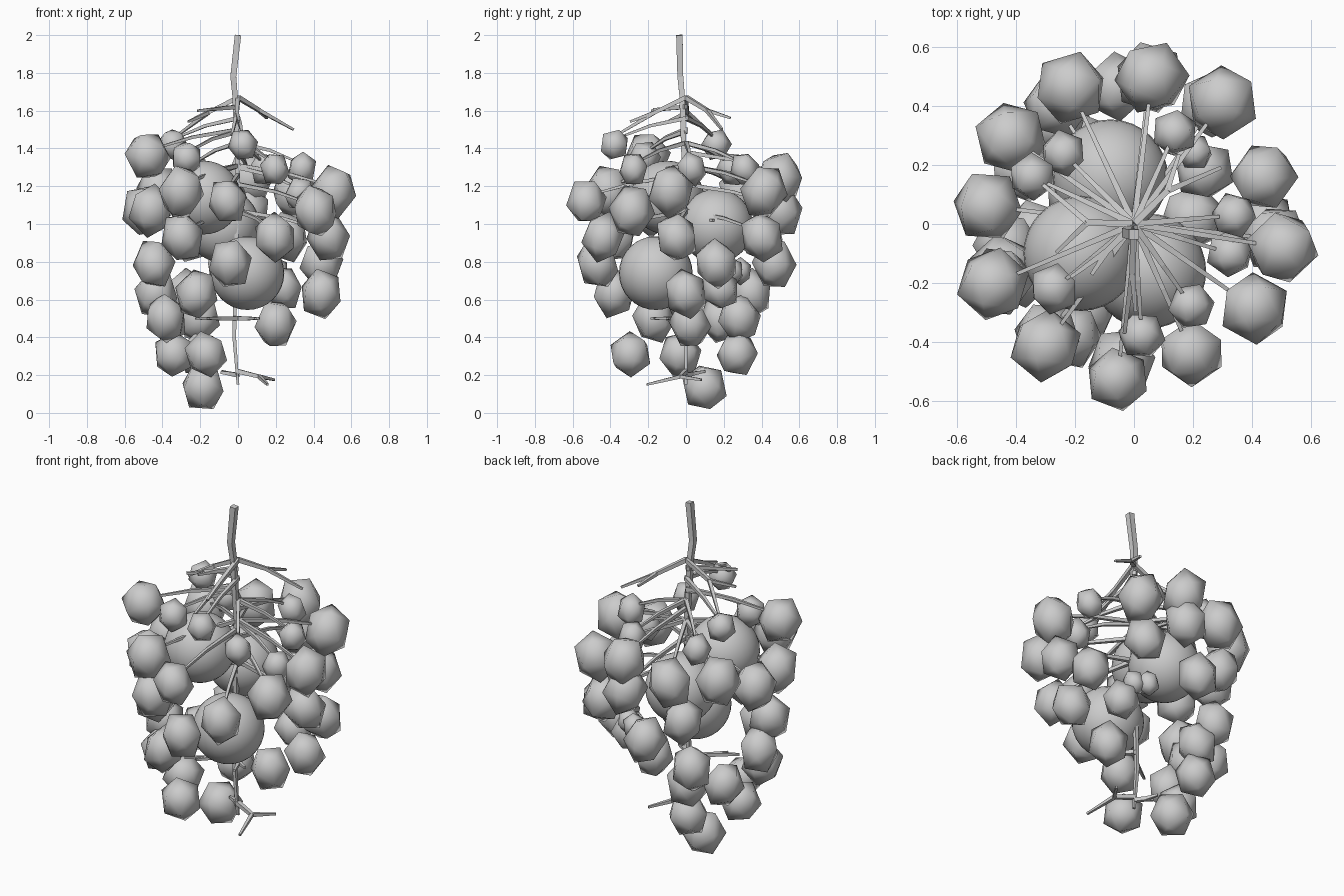
import bpy, bmesh, random
from math import cos, sin, radians
from mathutils import Vector, Matrix, Euler

if "Cube" in bpy.data.objects:
    bpy.data.objects.remove(bpy.data.objects["Cube"])
random.seed(4)


def add_mesh(name, bm, smooth=True):
    me = bpy.data.meshes.new(name)
    bm.to_mesh(me)
    bm.free()
    for p in me.polygons:
        p.use_smooth = smooth
    ob = bpy.data.objects.new(name, me)
    bpy.context.collection.objects.link(ob)
    return ob


def polar(angle, dist, z):
    a = radians(angle)
    return Vector((dist * cos(a), dist * sin(a), z))


def tube(bm, pts, r0, r1):
    """Square-section tapered twig through the points."""
    pts = [Vector(p) for p in pts]
    rings = []
    for i, p in enumerate(pts):
        d = (pts[min(i + 1, len(pts) - 1)] - pts[max(i - 1, 0)]).normalized()
        ref = Vector((0, 1, 0)) if abs(d.z) > .8 else Vector((0, 0, 1))
        a = d.cross(ref).normalized()
        b = d.cross(a)
        r = r0 + (r1 - r0) * i / (len(pts) - 1)
        rings.append([bm.verts.new(p + a * r * s + b * r * t)
                      for s, t in ((1, 1), (-1, 1), (-1, -1), (1, -1))])
    for u, v in zip(rings, rings[1:]):
        for k in range(4):
            bm.faces.new((u[k], u[(k + 1) % 4], v[(k + 1) % 4], v[k]))
    bm.faces.new(rings[0][::-1])
    bm.faces.new(rings[-1])


def fork(bm, z, angle, length, drop, spread):
    """Bare twig that splits into two tips."""
    mid = polar(angle, length * .45, z - drop * .4)
    tube(bm, [(0, 0, z), mid], .012, .01)
    for side in (-1, 1):
        k = 1 if side < 0 else .8
        tube(bm, [mid, polar(angle + side * spread, length * k, z - drop * k * k)], .01, .006)


def grape(name, centre, r):
    """Low-poly berry, taller than wide and hanging slightly outwards."""
    bm = bmesh.new()
    spin = Euler([random.uniform(-3, 3) for _ in range(3)]).to_matrix().to_4x4()
    tilt = Euler((random.uniform(-.3, .3), random.uniform(-.3, .3), 0)).to_matrix().to_4x4()
    tall = 1.2 if .4 < centre.z < 1.3 else 1.08
    m = Matrix.Translation(centre) @ tilt @ Matrix.Diagonal((r, r, r * tall, 1)) @ spin
    bmesh.ops.create_icosphere(bm, subdivisions=1, radius=1.1, matrix=m)
    add_mesh(name, bm)


# Main stem
stem = bmesh.new()
tube(stem, [(0, -.035, 2), (-.025, -.03, 1.78), (-.015, -.02, 1.67)], .017, .014)
tube(stem, [(-.015, -.02, 1.67), (0, -.01, 1.3), (-.02, 0, .4), (0, 0, .15)], .015, .007)
add_mesh("main_stem", stem, False)

# Bare twigs at top and bottom: height, angle, length, drop, spread
twigs = bmesh.new()
for f in ((1.67, 45, .35, .17, 12), (1.67, 178, .35, .2, 22), (1.67, -92, .37, .2, 3),
          (1.62, -135, .28, .02, 5), (1.02, 60, .19, 0, 10), (.5, -137, .29, 0, 4),
          (.5, -51, .19, 0, 10), (.22, -15, .26, .07, 38), (.2, 140, .13, -.02, 10)):
    fork(twigs, *f)

# Large inner berries
for i, c in enumerate([(-.08, .16, .99), (-.18, -.1, 1.14), (.05, -.16, .74)]):
    bm = bmesh.new()
    bmesh.ops.create_uvsphere(bm, u_segments=32, v_segments=16, radius=.195,
                              matrix=Matrix.Translation(c))
    add_mesh("inner_berry_%d" % (i + 1), bm)

# Tiers of grapes: height, distance from stem, size, angles
tiers = (
    (1.42, .38, .075, (-86, 155)),
    (1.35, .35, .08, (-141,)),
    (1.36, .52, .115, (-157,)),
    (1.29, .34, .073, (5, -55, 66, 135)),
    (1.24, .5, .117, (83,)),
    (1.17, .51, .115, (54, 115, 145, -9, -126)),
    (1.12, .53, .1, (-96,)),
    (1.16, .34, .075, (-17,)),
    (1.07, .5, .113, (173, -35, -157, 84)),
    (.93, .48, .107, (-66, -128, -6, 57, 123)),
    (.79, .47, .108, (-161, 20, -95, 97)),
    (.75, .32, .058, (50, 64)),
    (.63, .44, .106, (-120, -171, 0, 129)),
    (.66, .3, .095, (37,)),
    (.5, .35, .107, (126,)),
    (.5, .42, .105, (-156, 154)),
    (.47, .2, .105, (6,)),
    (.31, .34, .106, (-120, -175, 127)),
    (.135, .21, .112, (152,)),
)
n = 0
for z, dist, size, angles in tiers:
    for a in angles:
        n += 1
        grape("grape_%02d" % n, polar(a, dist, z), size)
        # stalk from the main stem, only on the upper tiers
        if z > .9:
            tube(twigs, [(0, 0, z + .14), polar(a, dist * .5, z + .1),
                         polar(a, dist * .85, z + .05)], .011, .006)
add_mesh("twigs", twigs, False)
